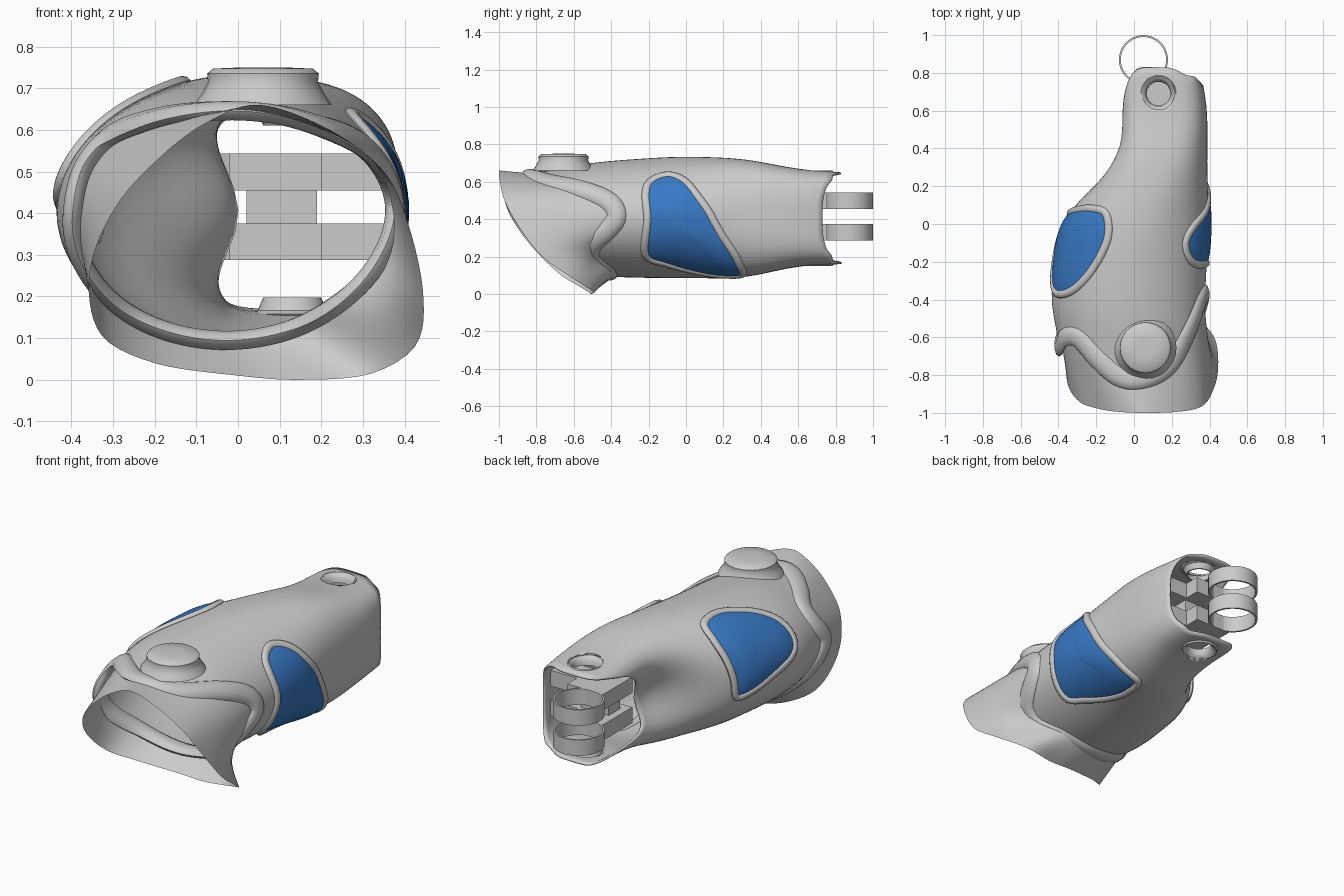
import bpy, bmesh
from math import sin, cos, pi, radians, degrees, asin, acos, exp
from mathutils import Vector

if "Cube" in bpy.data.objects:
    bpy.data.objects.remove(bpy.data.objects["Cube"])


def interp(keys, t):
    """Smooth interpolation through (t, value) keys."""
    t = min(max(t, keys[0][0]), keys[-1][0])
    i = 0
    while i < len(keys) - 2 and t > keys[i + 1][0]:
        i += 1
    def slope(j):
        a, b = keys[max(j - 1, 0)], keys[min(j + 1, len(keys) - 1)]
        return (b[1] - a[1]) / (b[0] - a[0])
    (t0, v0), (t1, v1) = keys[i], keys[i + 1]
    h = t1 - t0
    s = (t - t0) / h
    return (v0 * (1 + 2 * s) * (1 - s) ** 2 + slope(i) * h * s * (1 - s) ** 2
            + v1 * s * s * (3 - 2 * s) + slope(i + 1) * h * s * s * (s - 1))


def wrap(keys):
    """Repeat keys so a quantity is periodic over 360 degrees."""
    return [(k[0] + d, k[1]) for d in (-360, 0, 360) for k in keys]


def make(name, verts, faces, mat=None):
    me = bpy.data.meshes.new(name)
    me.from_pydata([tuple(v) for v in verts], [], faces)
    bm = bmesh.new()
    bm.from_mesh(me)
    bmesh.ops.recalc_face_normals(bm, faces=bm.faces)
    bm.to_mesh(me)
    bm.free()
    ob = bpy.data.objects.new(name, me)
    bpy.context.collection.objects.link(ob)
    if mat:
        me.materials.append(mat)
    bpy.ops.object.select_all(action='DESELECT')
    ob.select_set(True)
    bpy.context.view_layer.objects.active = ob
    bpy.ops.object.shade_smooth_by_angle(angle=radians(40))
    return ob


def skin(name, rows, closed_rows=False, mat=None, cap=False):
    """Quads between equally long closed rings of points."""
    n, m = len(rows[0]), len(rows)
    faces = [(r * n + i, r * n + (i + 1) % n, (r + 1) % m * n + (i + 1) % n, (r + 1) % m * n + i)
             for r in range(m if closed_rows else m - 1) for i in range(n)]
    if cap:
        faces.append(tuple((m - 1) * n + i for i in range(n)))
    return make(name, [p for row in rows for p in row], faces, mat)


def lathe(name, x, y, profile, closed=False, cap=False, n=28):
    rows = [[(x + r * cos(2 * pi * i / n), y + r * sin(2 * pi * i / n), z) for i in range(n)]
            for r, z in profile]
    return skin(name, rows, closed, cap=cap)


def box(name, x0, x1, y0, y1, z0, z1):
    c = [(x, y) for x, y in ((x0, y0), (x1, y0), (x1, y1), (x0, y1))]
    f = [(0, 1, 2, 3), (4, 5, 6, 7)] + [(i, (i + 1) % 4, (i + 1) % 4 + 4, i + 4) for i in range(4)]
    return make(name, [(x, y, z) for z in (z0, z1) for x, y in c], f)


# Body cross-section extents along y
LEFT = [(-.9, -.36), (-.6, -.405), (-.4, -.435), (-.2, -.42), (0, -.37), (.2, -.24), (.32, -.17),
        (.45, -.125), (.7, -.115), (.83, -.1)]
RIGHT = [(-.9, .34), (-.6, .365), (-.4, .375), (-.2, .385), (0, .393), (.3, .388), (.6, .385), (.83, .35)]
TOP = [(-.9, .635), (-.7, .665), (-.5, .7), (-.25, .722), (0, .733), (.3, .72), (.6, .67), (.83, .65)]
BOTTOM = [(-.9, .12), (-.55, .105), (-.35, .09), (0, .085), (.3, .09), (.6, .145), (.83, .16)]
POWER = [(-.9, 2), (-.2, 1.95), (0, 2.05), (.2, 2.35), (.6, 3.4), (.83, 4)]
# Front and back edges of the body by angle (0 = right, 90 = top)
FRONT = wrap([(-90, -.42), (-65, -.43), (-45, -.51), (-28, -.5), (-12, -.42), (2, -.37), (18, -.41),
              (35, -.56), (55, -.74), (80, -.82), (100, -.81), (120, -.71), (138, -.6), (155, -.6),
              (175, -.65), (205, -.58), (235, -.46)])
BACK = wrap([(0, .73), (25, .75), (45, .78), (65, .79), (90, .83), (112, .80), (132, .71), (150, .58),
             (180, .46), (205, .48), (225, .63), (248, .80), (270, .83), (295, .79), (315, .78), (335, .75)])


def section(y):
    l, r, t, b, p = (interp(k, y) for k in (LEFT, RIGHT, TOP, BOTTOM, POWER))
    return (l + r) / 2, (t + b) / 2, (r - l) / 2, (t - b) / 2, p


def surf(y, deg, off=0):
    """Point on the body surface, pushed out by off."""
    cx, cz, a, b, p = section(y)
    c, s = cos(radians(deg)), sin(radians(deg))
    x = cx + (a + off) * abs(c) ** (2 / p) * (1 if c > 0 else -1)
    z = cz + (b + off) * abs(s) ** (2 / p) * (1 if s > 0 else -1)
    if c < 0:  # scoop in the left wall
        k = min(max((y - .08) / .35, 0), 1)
        x += .115 * k * k * (3 - 2 * k) * exp(-((z - .4) / .17) ** 2) * min(1, -c * 1.5)
    return Vector((x, y, z))


def bead(name, loop, w, h):
    """Flattened tube following a closed loop of (y, angle) on the body."""
    pts = [surf(*q) for q in loop]
    rows, n = [], len(pts)
    for i, (y, d) in enumerate(loop):
        nor = (surf(y, d, .02) - surf(y, d)).normalized()
        tan = (pts[(i + 1) % n] - pts[i - 1]).normalized()
        side = tan.cross(nor).normalized()
        rows.append([pts[i] + side * w * cos(k * pi / 5) + nor * h * sin(k * pi / 5) for k in range(10)])
    return skin(name, rows, True)


# Body shell with tongue holes
N = 96
angs = [360 * i / N for i in range(N)]
rows = []
for j in range(37):
    t = j / 36
    rows.append([surf(interp(FRONT, a) * (1 - t) + interp(BACK, a) * t, a) for a in angs])
body = skin("body_shell", rows)
cutter = lathe("hole_cutter", .13, .69, [(.085, -.2), (.085, 1)], cap=True)
bm = bmesh.new()
bm.from_mesh(cutter.data)
bmesh.ops.holes_fill(bm, edges=bm.edges)
bmesh.ops.recalc_face_normals(bm, faces=bm.faces)
bm.to_mesh(cutter.data)
bm.free()
cutter.hide_render = True
cutter.hide_set(True)
sol = body.modifiers.new("thickness", 'SOLIDIFY')
sol.thickness = .01
cut = body.modifiers.new("holes", 'BOOLEAN')
cut.operation, cut.object = 'DIFFERENCE', cutter

# Wavy trim at the front edge
bead("front_trim", [(interp(FRONT, a), a) for a in angs], .052, .024)

# Flared cuff: slanted rim blended into the body
RIM = [(-100, 0, -.52, .01), (-80, .15, -.51, 0), (-60, .32, -.5, .015), (-45, .425, -.6, .08),
       (-25, .445, -.77, .2), (0, .41, -.9, .37), (30, .35, -.97, .5), (60, .22, -.995, .6),
       (90, .05, -1, .66), (115, -.07, -.995, .62), (140, -.18, -.98, .54), (165, -.29, -.94, .42),
       (195, -.355, -.83, .26), (220, -.33, -.68, .11), (240, -.2, -.57, .04)]
rim = [wrap([(r[0], r[k]) for r in RIM]) for k in (1, 2, 3)]
outer = [Vector(interp(k, a) for k in rim) for a in angs]
inner = [surf(interp(FRONT, a) + .05, a, -.014) for a in angs]
cuff = skin("cuff", [[o.lerp(q, j / 6) for o, q in zip(outer, inner)] for j in range(7)])

# Blue side panels with raised frames
blue = bpy.data.materials.new("panel_blue")
blue.diffuse_color = (.04, .19, .56, 1)
blue.use_nodes = True
blue.node_tree.nodes["Principled BSDF"].inputs["Base Color"].default_value = blue.diffuse_color


def ang_z(y, z):
    _, cz, _, b, p = section(y)
    u = max(-1, min(1, (z - cz) / b))
    return degrees(asin(abs(u) ** (p / 2))) * (1 if u > 0 else -1)


def ang_x(y, x):
    cx, _, a, _, p = section(y)
    u = max(-1, min(1, (x - cx) / a))
    return degrees(acos(abs(u) ** (p / 2) * (1 if u > 0 else -1)))


def panel(name, corners):
    n = len(corners)
    ks = [wrap([(360 * i / n, c[k]) for i, c in enumerate(corners)]) for k in (0, 1)]
    loop = [(interp(ks[0], 360 * i / 72), interp(ks[1], 360 * i / 72)) for i in range(72)]
    bead(name + "_frame", loop, .022, .017)
    cy, ca = (sum(q[k] for q in loop) / 72 for k in (0, 1))
    rings = [[surf(cy + (y - cy) * s, ca + (a - ca) * s, .006 + .012 * (1 - s ** 4)) for y, a in loop]
             for s in (1, .95, .88, .75, .55, .3, .02)]
    skin(name + "_pane", rings, mat=blue, cap=True)


panel("right_panel", [(y, ang_z(y, z)) for y, z in (
    (-.1, .635), (-.19, .6), (-.215, .53), (-.205, .4), (-.215, .21), (-.1, .16), (.08, .115),
    (.2, .1), (.3, .105), (.27, .19), (.18, .33), (.07, .51), (-.01, .605))])
panel("left_panel", [(.045, 190), (.06, 174), (.075, 152)] + [(y, ang_x(y, x)) for y, x in (
    (.08, -.23), (.06, -.155), (-.02, -.135), (-.12, -.155), (-.26, -.235), (-.35, -.325))]
    + [(-.37, 156), (-.32, 169), (-.17, 180), (-.02, 190)])

# Round knob on top
lathe("top_knob", .06, -.655, [(.165, .66), (.145, .69), (.132, .715), (.134, .735), (.12, .747), (.05, .75)], cap=True)

# Countersunk collars on both tongues
for nm, z0, d in (("top", .656, -1), ("bottom", .152, 1)):
    lathe(nm + "_collar", .13, .69, [(r, z0 + d * h) for r, h in
          ((.1, .006), (.092, -.003), (.08, .004), (.067, .018), (.063, .045), (.07, .045), (.083, .014))], True)

# Paired rings with their bracket
for i, z in enumerate((.287, .455)):
    lathe("ring_%d" % i, .05, .87, [(.13, z), (.13, z + .088), (.12, z + .088), (.12, z)], True, n=40)
    box("ring_bar_%d" % i, -.02, .2, .5, .755, z, z + .088)
    box("wall_arm_%d" % i, .2, .362, .53, .67, z, z + .088)
box("bracket_web", .02, .19, .55, .65, .375, .455)
